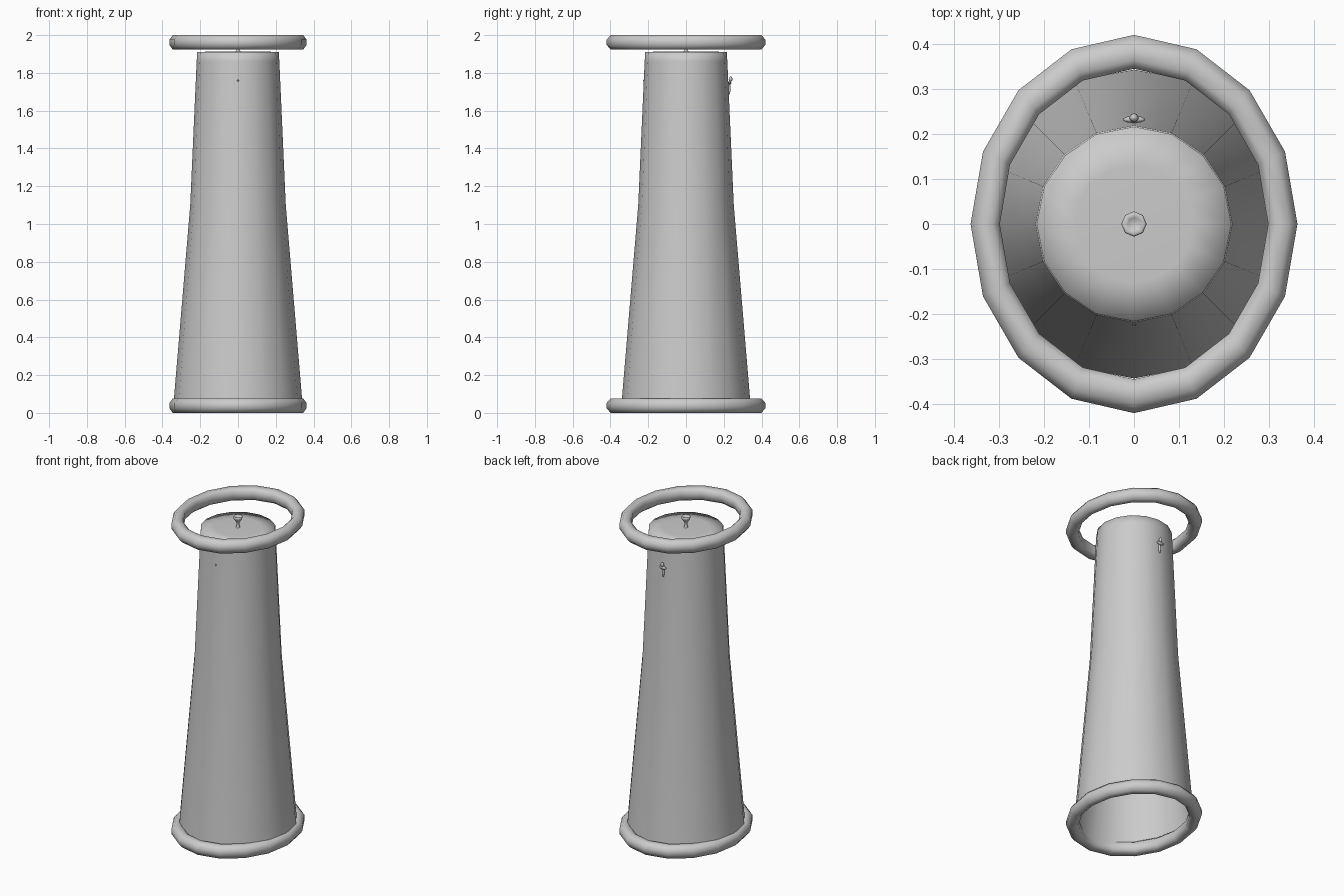
import bpy, math
from mathutils import Vector

cube = bpy.data.objects.get("Cube")
if cube:
    bpy.data.objects.remove(cube)

grey = bpy.data.materials.new("plain_grey")
grey.use_nodes = True
COLOUR = (0.6, 0.6, 0.6, 1)
grey.diffuse_color = COLOUR
grey.node_tree.nodes["Principled BSDF"].inputs["Base Color"].default_value = COLOUR


def lathe(name, profile, sides, centre=(0, 0, 0), closed=False, cap=False, stretch=1.0):
    """Spin (radius, height) points about z; stretch scales the y axis."""
    verts, faces = [], []
    for r, z in profile:
        for i in range(sides):
            a = math.tau * i / sides
            verts.append(Vector((r * math.cos(a), r * math.sin(a) * stretch, z)) + Vector(centre))
    n = len(profile)
    for j in range(n if closed else n - 1):
        k = (j + 1) % n
        for i in range(sides):
            m = (i + 1) % sides
            faces.append((j * sides + i, j * sides + m, k * sides + m, k * sides + i))
    if cap:
        faces.append(tuple(range((n - 1) * sides, n * sides)))
    mesh = bpy.data.meshes.new(name)
    mesh.from_pydata(verts, [], faces)
    mesh.materials.append(grey)
    for p in mesh.polygons:
        p.use_smooth = True
    obj = bpy.data.objects.new(name, mesh)
    bpy.context.collection.objects.link(obj)
    return obj


# Tapered open-bottomed body with a softly shaded flat top
lathe("body", [(0.343, 0.03), (0.253, 1.1), (0.219, 1.86), (0.216, 1.91), (0.13, 1.914)],
      16, cap=True)

# Oval hoops at the foot and above the top
SECTION = [(0.363, 0.025), (0.363, 0.053), (0.345, 0.077), (0.315, 0.077),
           (0.298, 0.06), (0.298, 0.018), (0.315, 0), (0.345, 0)]
for name, base in (("lower_hoop", 0), ("upper_hoop", 1.923)):
    lathe(name, [(r, z + base) for r, z in SECTION], 16, closed=True, stretch=1.157)

# Dished knob on a thin stem
lathe("top_knob", [(0.016, 1.91), (0.009, 1.92), (0.009, 1.945), (0.024, 1.965),
                   (0.028, 1.978), (0.024, 1.984), (0.014, 1.974)], 8, cap=True)


def ball(name, loc, size):
    bpy.ops.mesh.primitive_uv_sphere_add(segments=10, ring_count=6, radius=1, location=loc)
    obj = bpy.context.object
    obj.name = name
    obj.scale = size
    obj.data.materials.append(grey)
    bpy.ops.object.shade_smooth()


# Small cross-shaped catch on the back, with its pin end showing at the front
ball("catch_head", (0, 0.236, 1.767), (0.010, 0.010, 0.014))
ball("catch_arms", (0, 0.232, 1.747), (0.025, 0.008, 0.010))
ball("catch_tail", (0, 0.228, 1.715), (0.008, 0.008, 0.030))
ball("front_pin", (0, -0.222, 1.76), (0.005, 0.005, 0.006))
